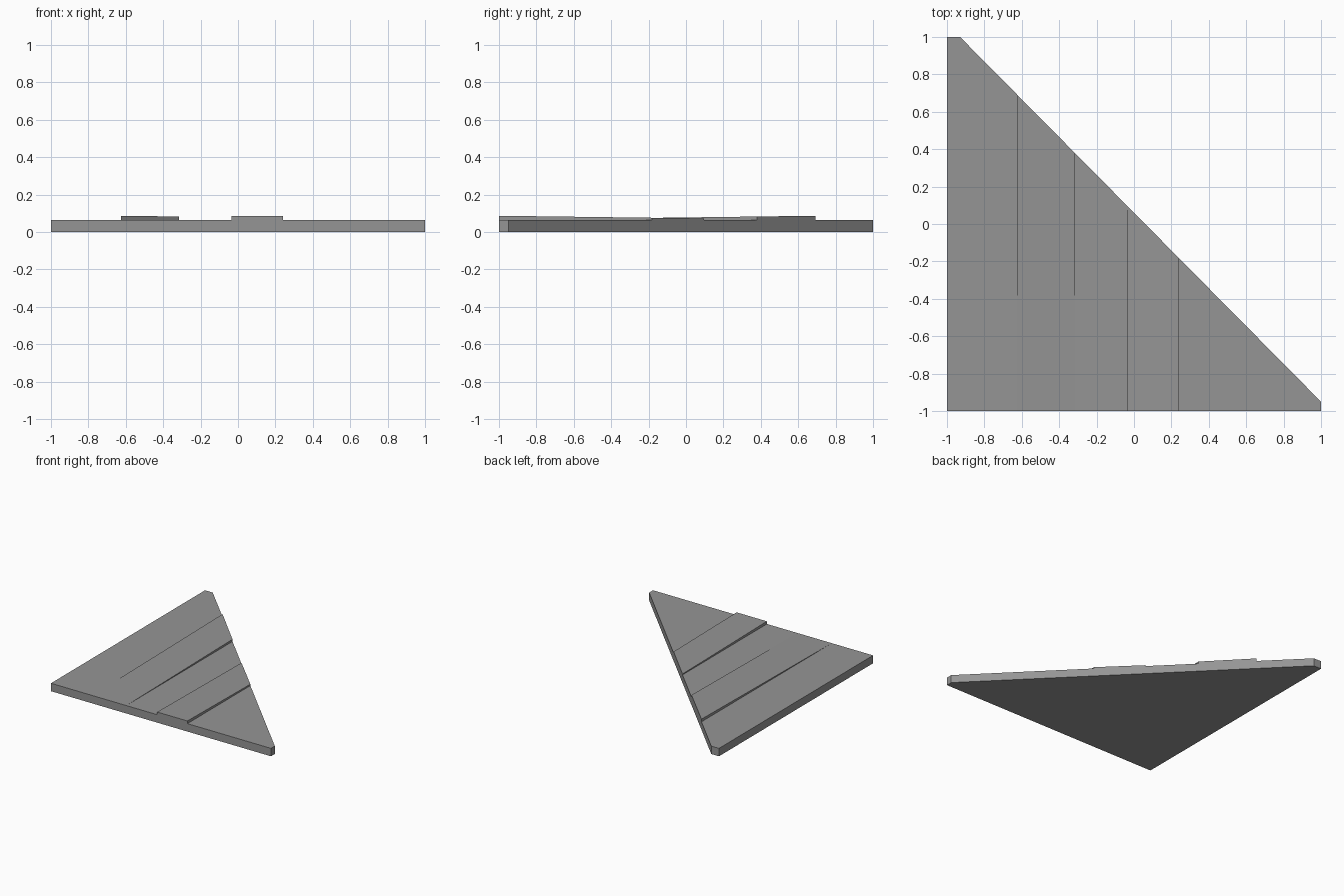
import bpy
import bmesh

cube = bpy.data.objects.get("Cube")
if cube:
    bpy.data.objects.remove(cube, do_unlink=True)

SLAB_TOP = 0.065
RIDGE_TOP = 0.087
SLOPE = 0.013

# Single grey material
grey = bpy.data.materials.new("grey")
grey.use_nodes = True
colour = (0.3, 0.3, 0.3, 1)
grey.diffuse_color = colour
grey.node_tree.nodes["Principled BSDF"].inputs["Base Color"].default_value = colour


def long_edge(x):
    """y of the slanted side at a given x."""
    return -0.95 + (1 - x) * 1.95 / 1.93


def prism(name, outline, bottom, top):
    """Closed solid over an outline, with its top height set by y."""
    bm = bmesh.new()
    low = [bm.verts.new((x, y, bottom)) for x, y in outline]
    high = [bm.verts.new((x, y, top(y))) for x, y in outline]
    bm.faces.new(low[::-1])
    bm.faces.new(high)
    for i in range(len(outline)):
        j = (i + 1) % len(outline)
        bm.faces.new((low[i], low[j], high[j], high[i]))
    bmesh.ops.remove_doubles(bm, verts=bm.verts, dist=0.0001)
    bmesh.ops.recalc_face_normals(bm, faces=bm.faces)
    mesh = bpy.data.meshes.new(name)
    bm.to_mesh(mesh)
    bm.free()
    mesh.materials.append(grey)
    obj = bpy.data.objects.new(name, mesh)
    bpy.context.collection.objects.link(obj)
    return obj


def ridge(name, x0, x1, top):
    """Tapered strip running from the front edge to the slanted side."""
    outline = [(x0, -1), (x1, -1), (x1, long_edge(x1)), (x0, long_edge(x0))]
    return prism(name, outline, SLAB_TOP, top)


# Triangular slab with two blunted tips
prism("triangular_slab", [(-1, -1), (1, -1), (1, -0.95), (-0.93, 1), (-1, 1)],
      0, lambda y: SLAB_TOP)

# One strip rises towards the back, the other falls towards it
ridge("rising_ridge", -0.625, -0.315, lambda y: SLAB_TOP + SLOPE * (y + 1))
ridge("falling_ridge", -0.035, 0.24, lambda y: RIDGE_TOP - SLOPE * (y + 1))
